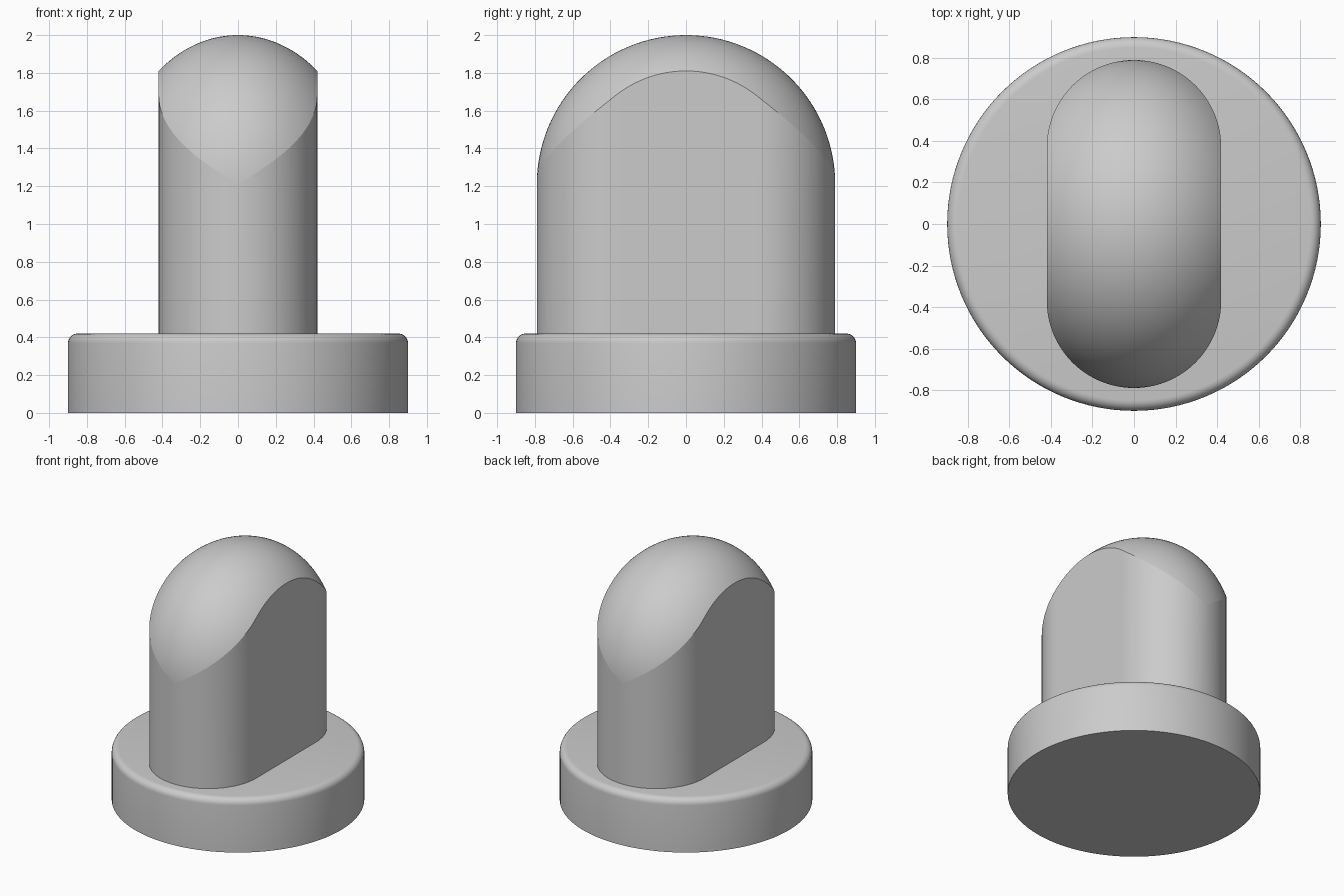
import bpy, bmesh
from math import sin, cos, pi, sqrt, radians

cube = bpy.data.objects.get("Cube")
if cube:
    bpy.data.objects.remove(cube, do_unlink=True)

# Single grey material
GREY = (0.6, 0.6, 0.6, 1)
mat = bpy.data.materials.new("plain grey")
mat.use_nodes = True
mat.diffuse_color = GREY
mat.node_tree.nodes["Principled BSDF"].inputs["Base Color"].default_value = GREY


def finish(name, bm):
    bmesh.ops.recalc_face_normals(bm, faces=bm.faces)
    mesh = bpy.data.meshes.new(name)
    bm.to_mesh(mesh)
    bm.free()
    mesh.materials.append(mat)
    obj = bpy.data.objects.new(name, mesh)
    bpy.context.collection.objects.link(obj)
    bpy.ops.object.select_all(action='DESELECT')
    obj.select_set(True)
    bpy.context.view_layer.objects.active = obj
    bpy.ops.object.shade_smooth_by_angle(angle=radians(30))
    return obj


# Round base with a rounded upper rim
BASE_R, BASE_H = 0.9, 0.42
bm = bmesh.new()
bmesh.ops.create_cone(bm, cap_ends=True, segments=128, radius1=BASE_R,
                      radius2=BASE_R, depth=BASE_H)
bmesh.ops.translate(bm, verts=bm.verts, vec=(0, 0, BASE_H / 2))
rim = [e for e in bm.edges if all(v.co.z > BASE_H - 0.01 for v in e.verts)]
bmesh.ops.bevel(bm, geom=rim, offset=0.05, segments=6, profile=0.5, affect='EDGES')
finish("round_base", bm)

# Upright knob: slot-shaped column cut off by an ellipsoid dome
HALF_W, HALF_L = 0.42, 0.79
DOME_Z, DOME_H, DOME_W = 1.21, 0.79, 0.646
ARC, SIDE, RINGS = 40, 30, 32
straight = HALF_L - HALF_W

half = [(HALF_W * cos(pi * i / ARC), straight + HALF_W * sin(pi * i / ARC))
        for i in range(ARC + 1)]
half += [(-HALF_W, straight - 2 * straight * i / SIDE) for i in range(1, SIDE)]
outline = half + [(-x, -y) for x, y in half]


def dome_height(x, y):
    return DOME_Z + DOME_H * sqrt(max(0, 1 - (x / DOME_W) ** 2 - (y / HALF_L) ** 2))


def bridge(bm, lower, upper):
    n = len(lower)
    for i in range(n):
        j = (i + 1) % n
        bm.faces.new((lower[i], lower[j], upper[j], upper[i]))


bm = bmesh.new()
foot = [bm.verts.new((x, y, BASE_H - 0.02)) for x, y in outline]
bm.faces.new(foot)
ring = foot
for k in range(RINGS):
    s = cos(pi / 2 * k / RINGS)
    upper = [bm.verts.new((s * x, s * y, dome_height(s * x, s * y))) for x, y in outline]
    bridge(bm, ring, upper)
    if k == 0:
        # Keep a crisp seam between wall and dome
        for i, v in enumerate(upper):
            bm.edges.get((v, upper[i - 1])).smooth = False
    ring = upper
tip = bm.verts.new((0, 0, DOME_Z + DOME_H))
for i, v in enumerate(ring):
    bm.faces.new((ring[i - 1], v, tip))
finish("domed_knob", bm)
